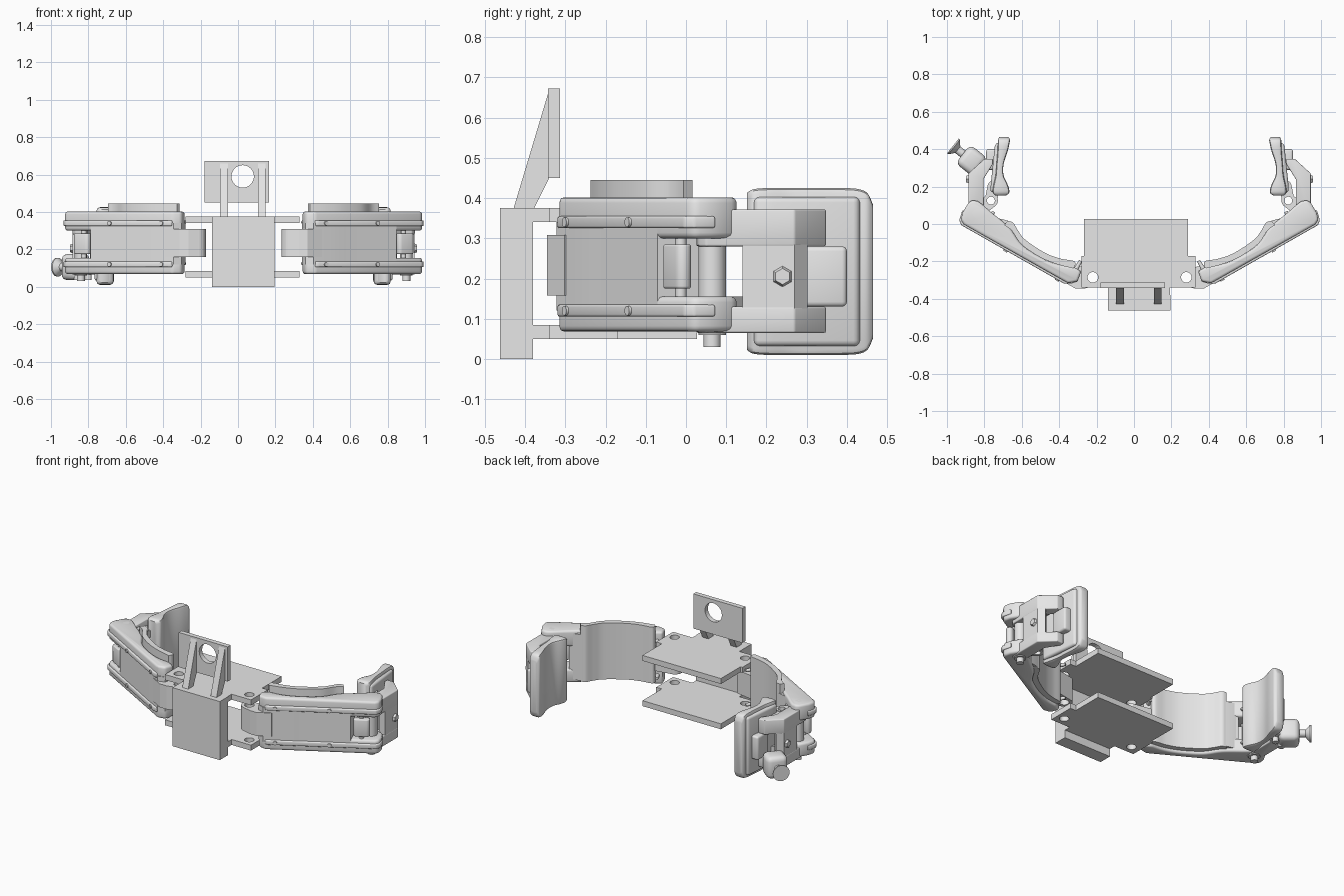
import bpy, bmesh, math
from mathutils import Vector

if "Cube" in bpy.data.objects:
    bpy.data.objects.remove(bpy.data.objects["Cube"])

CX = 0.03                                   # symmetry plane of the two fingers
grey = bpy.data.materials.new("light grey")
grey.diffuse_color = (0.8, 0.8, 0.8, 1)
grey.use_nodes = True
grey.node_tree.nodes["Principled BSDF"].inputs["Base Color"].default_value = grey.diffuse_color


def finish(name, bm, bevel=0, mirror=False, cutters=(), smooth=True):
    bmesh.ops.recalc_face_normals(bm, faces=bm.faces)
    if bevel:
        sharp = [e for e in bm.edges if e.calc_face_angle(0) > math.radians(35)]
        bmesh.ops.bevel(bm, geom=sharp, offset=bevel, segments=3, profile=0.5,
                        affect='EDGES', clamp_overlap=True)
    bmesh.ops.translate(bm, verts=bm.verts, vec=(-CX, 0, 0))
    me = bpy.data.meshes.new(name)
    bm.to_mesh(me)
    bm.free()
    me.materials.append(grey)
    ob = bpy.data.objects.new(name, me)
    ob.location.x = CX
    bpy.context.collection.objects.link(ob)
    if smooth and not cutters:
        for p in me.polygons:
            p.use_smooth = True
        me.set_sharp_from_angle(angle=math.radians(35))
    for c in cutters:
        m = ob.modifiers.new("hole", 'BOOLEAN')
        m.operation, m.solver, m.object = 'DIFFERENCE', 'EXACT', c
    if mirror:
        ob.modifiers.new("mirror", 'MIRROR')
    return ob


def loft(name, rings, **kw):
    """Skin a row of closed rings and cap both ends."""
    bm = bmesh.new()
    rows = [[bm.verts.new(p) for p in r] for r in rings]
    bm.faces.new(rows[0])
    bm.faces.new(rows[-1])
    for a, b in zip(rows, rows[1:]):
        for i in range(len(a)):
            j = (i + 1) % len(a)
            bm.faces.new((a[i], a[j], b[j], b[i]))
    return finish(name, bm, **kw)


def prism(name, pts, h0, h1, axis='Z', **kw):
    """Extrude an outline along z, or a (y, z) profile along x."""
    put = (lambda p, h: (p[0], p[1], h)) if axis == 'Z' else (lambda p, h: (h, p[0], p[1]))
    return loft(name, [[put(p, h) for p in pts] for h in (h0, h1)], **kw)


def box(name, x0, x1, y0, y1, z0, z1, **kw):
    return prism(name, [(x0, y0), (x1, y0), (x1, y1), (x0, y1)], z0, z1, **kw)


def rod(name, p, q, r, r2=None, sides=32, **kw):
    p, q = Vector(p), Vector(q)
    bm = bmesh.new()
    rot = (q - p).to_track_quat('Z', 'Y').to_matrix().to_4x4()
    rot.translation = (p + q) / 2
    bmesh.ops.create_cone(bm, cap_ends=True, segments=sides, radius1=r,
                          radius2=r if r2 is None else r2, depth=(q - p).length, matrix=rot)
    return finish(name, bm, **kw)


def cutter(p, q, r):
    c = rod("hole_cutter", p, q, r, smooth=False)
    c.hide_render = True
    c.display_type = 'WIRE'
    return c


def curve(pts, n=6):
    """Smooth line through a few points."""
    out = []
    for i in range(len(pts) - 1):
        p = [Vector(pts[max(0, min(len(pts) - 1, i + k))]) for k in (-1, 0, 1, 2)]
        for j in range(n):
            t = j / n
            out.append(tuple(0.5 * (2 * p[1] + (p[2] - p[0]) * t
                       + (2 * p[0] - 5 * p[1] + 4 * p[2] - p[3]) * t * t
                       + (3 * p[1] - p[0] - 3 * p[2] + p[3]) * t ** 3)))
    return out + [tuple(pts[-1])]


def capsule(p, q, r, n=12):
    a = math.atan2(q[1] - p[1], q[0] - p[0])
    arc = lambda c, s: [(c[0] + r * math.cos(s + math.pi * i / n),
                         c[1] + r * math.sin(s + math.pi * i / n)) for i in range(n + 1)]
    return arc(q, a - math.pi / 2) + arc(p, a + math.pi / 2)


# ---- base bracket -------------------------------------------------------
hinge, elbow = Vector((0.28, -0.285)), Vector((0.90, 0.065))
hole_r = cutter((0.28, -0.285, -0.1), (0.28, -0.285, 0.6), 0.028)
hole_l = cutter((-0.22, -0.285, -0.1), (-0.22, -0.285, 0.6), 0.028)
outline = [(-0.14, -0.39), (0.193, -0.39), (0.193, -0.34), (0.33, -0.34), (0.33, -0.17), (0.29, -0.17),
           (0.29, 0.027), (-0.266, 0.027), (-0.266, -0.17), (-0.28, -0.17), (-0.28, -0.34), (-0.14, -0.34)]
prism("upper_plate", outline, 0.34, 0.375, cutters=(hole_r, hole_l))
prism("lower_plate", outline, 0.05, 0.085, cutters=(hole_r, hole_l))
box("mount_block", -0.14, 0.195, -0.463, -0.38, 0, 0.375, smooth=False)
tab_hole = cutter((0.025, -0.5, 0.59), (0.025, -0.2, 0.59), 0.06)
box("tab_plate", -0.18, 0.167, -0.343, -0.313, 0.45, 0.672, cutters=(tab_hole,))
for x in (-0.095, 0.106):
    prism("tab_rib", [(-0.43, 0.37), (-0.38, 0.37), (-0.34, 0.45), (-0.34, 0.67)],
          x, x + 0.042, axis='X', smooth=False)

# ---- inner finger segments (local: s along the arm, n towards the grip) --
u = (elbow - hinge).normalized()


def arm(pts):
    return [(hinge.x + s * u.x - n * u.y, hinge.y + s * u.y + n * u.x) for s, n in pts]


def arm3(s, n, z):
    return (*arm([(s, n)])[0], z)


knuckle = [(0.048 * math.cos(t), 0.048 * math.sin(t)) for t in
           [math.radians(90 + 12 * i) for i in range(13)]]
prism("hinge_tongue", arm(knuckle + [(0.01, -0.075), (0.05, -0.098), (0.14, -0.098), (0.14, 0.0)]),
      0.158, 0.308, mirror=True, cutters=(hole_r,))
outer = [(0.07, -0.002), (0.06, -0.06), (0.10, -0.093)]
end = [(0.74, -0.093), (0.766, -0.08), (0.777, -0.04), (0.775, 0.02), (0.765, 0.042), (0.735, 0.052), (0.70, 0.048)]
inner = curve([(0.64, 0.035), (0.52, 0.012), (0.42, -0.034), (0.30, -0.045), (0.20, -0.033), (0.12, -0.002)])
for nm, z0, z1 in (("upper", 0.30, 0.402), ("lower", 0.068, 0.155)):
    prism("arm_shell_" + nm, arm(outer + end + inner), z0, z1, bevel=0.014, mirror=True)
prism("arm_core", arm(outer[:2] + curve([(0.09, -0.093), (0.22, -0.096), (0.35, -0.094), (0.60, -0.093)], 4)
                      + [(0.615, 0.02)] + inner[3:]), 0.12, 0.34, mirror=True)
for z in (0.105, 0.325):                     # raised side rails and their screws
    prism("arm_rail", arm([(0.10, -0.06), (0.10, -0.097), (0.12, -0.105), (0.75, -0.103), (0.772, -0.085),
                           (0.784, -0.03), (0.75, -0.03), (0.72, -0.06)]),
          z, z + 0.03, bevel=0.006, mirror=True)
    for s in (0.16, 0.477):
        rod("rail_screw", arm3(s, -0.09, z + 0.015), arm3(s, -0.111, z + 0.015), 0.012, sides=12, mirror=True)
    for s in (0.10, 0.635):
        rod("inner_screw", arm3(s, -0.03, z + 0.02), arm3(s, 0.045, z + 0.02), 0.014, 0.009, sides=12, mirror=True)
pad_front = curve([(0.112, 0.006), (0.13, 0.026), (0.20, 0.002), (0.288, -0.012), (0.412, -0.003),
                   (0.47, 0.02), (0.515, 0.045), (0.545, 0.038)])
pad_back = curve([(0.55, 0.01), (0.50, 0.004), (0.42, -0.034), (0.30, -0.045), (0.20, -0.033), (0.115, -0.01)])
prism("arm_grip_pad", arm(pad_front + pad_back), 0.085, 0.445, mirror=True)
prism("arm_pad_end", arm([(0.53, 0.0), (0.53, 0.043), (0.57, 0.034), (0.60, 0.024), (0.61, 0.0)]),
      0.09, 0.385, mirror=True)
prism("arm_roller", arm(capsule((0.635, -0.072), (0.69, -0.072), 0.021)), 0.175, 0.285, bevel=0.006, mirror=True)
rod("roller_pin", arm3(0.66, -0.06, 0.14), arm3(0.66, -0.06, 0.32), 0.014, mirror=True)

# ---- elbow joint ----------------------------------------------------------
rod("elbow_pin", (*elbow, 0.03), (*elbow, 0.402), 0.021, mirror=True)
rod("elbow_boss", (*elbow, 0.06), (*elbow, 0.39), 0.034, mirror=True)
link_hole = cutter((0.825, 0.125, -0.1), (0.825, 0.125, 0.6), 0.021)
for z in (0.10, 0.30):
    prism("elbow_link", capsule((0.825, 0.125), (0.89, 0.075), 0.037), z, z + 0.055,
          mirror=True, cutters=(link_hole,))
    prism("pad_link", capsule((0.81, 0.20), (0.825, 0.125), 0.033), z + 0.005, z + 0.05,
          mirror=True, cutters=(link_hole,))

# ---- outer finger segments --------------------------------------------------
side = [(0.865, 0.04), (0.885, 0.025), (0.93, 0.03), (0.945, 0.05), (0.945, 0.27),
        (0.86, 0.348), (0.815, 0.348), (0.815, 0.32), (0.865, 0.24)]
for nm, z0, z1 in (("upper", 0.28, 0.372), ("lower", 0.065, 0.13)):
    prism("fingertip_side_" + nm, side, z0, z1, bevel=0.005, mirror=True)
prism("fingertip_back", [(0.90, 0.14), (0.944, 0.14), (0.944, 0.27), (0.91, 0.302), (0.87, 0.26)],
      0.12, 0.29, mirror=True)
rod("fingertip_screw", (0.93, 0.24, 0.205), (0.957, 0.24, 0.205), 0.032, 0.02, sides=6, mirror=True, smooth=False)
box("pad_bracket", 0.785, 0.85, 0.29, 0.40, 0.13, 0.28, bevel=0.012, mirror=True)


# fingertip pad: slices along y as (y, gripping face x, back face x, corner cut)
tip = curve([(0.152, 0.745, 0.80, 0.012), (0.168, 0.727, 0.815, 0.003), (0.205, 0.733, 0.812, 0),
             (0.26, 0.757, 0.80, 0), (0.32, 0.757, 0.795, 0), (0.39, 0.735, 0.79, 0),
             (0.43, 0.726, 0.788, 0.003), (0.452, 0.723, 0.787, 0.014), (0.465, 0.732, 0.78, 0.042)], 4)
rings = []
for y, x0, x1, k in tip:
    lo, hi, c = 0.01 + k, 0.425 - k, min(0.014, (x1 - x0) * 0.3)
    rings.append([(x0, y, lo + c), (x0 + 0.3 * c, y, lo + 0.3 * c), (x0 + c, y, lo),
                  (x1 - c, y, lo), (x1 - 0.3 * c, y, lo + 0.3 * c), (x1, y, lo + c),
                  (x1, y, hi - c), (x1 - 0.3 * c, y, hi - 0.3 * c), (x1 - c, y, hi),
                  (x0 + c, y, hi), (x0 + 0.3 * c, y, hi - 0.3 * c), (x0, y, hi - c)])
loft("fingertip_pad", rings, mirror=True)
prism("fingertip_pad_back", [(0.77, 0.165), (0.828, 0.17), (0.825, 0.22), (0.803, 0.43), (0.77, 0.435)],
      0.032, 0.403, bevel=0.014, mirror=True)

# ---- hose connector on the left finger only -----------------------------------
d, w = Vector((-0.78, 0.62)), Vector((0.62, 0.78))
c = Vector((-0.868, 0.338))
corners = [c + d * a * 0.06 + w * b * 0.064 for a, b in ((-1, -1), (1, -1), (1, 1), (-1, 1))]
prism("connector_body", [tuple(k) for k in corners], 0.035, 0.175, bevel=0.03)
at = lambda t: (*(c + d * t), 0.105)
rod("connector_neck", at(0.04), at(0.115), 0.022)
rod("connector_flange", at(0.09), at(0.12), 0.016, 0.05)
rod("connector_rim", at(0.12), at(0.128), 0.05)
for x, y in ((-0.80, 0.30), (-0.86, 0.28)):
    rod("connector_bolt", (x, y, 0.035), (x, y, 0.12), 0.018)
